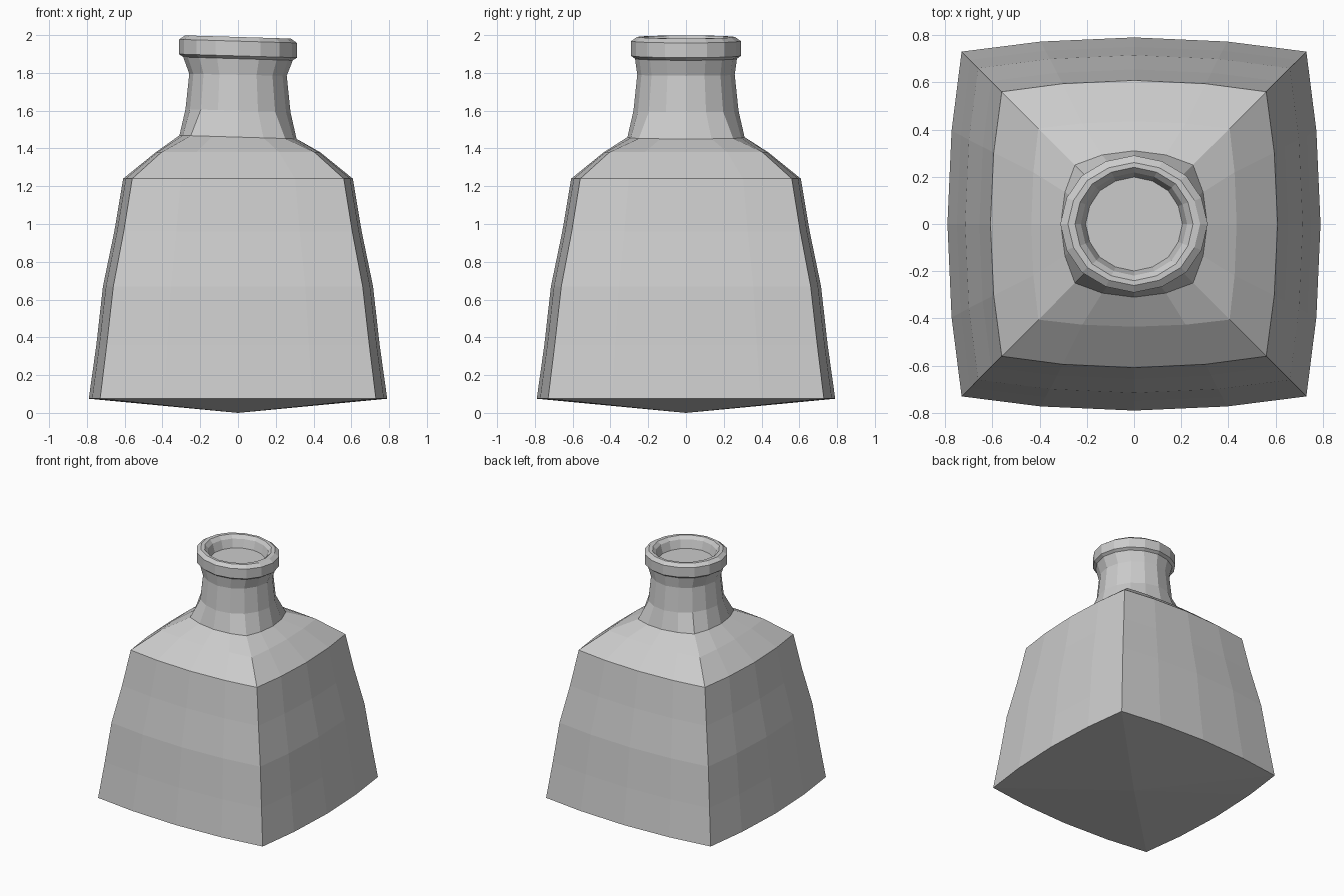
import bpy
import bmesh

cube = bpy.data.objects.get("Cube")
if cube:
    bpy.data.objects.remove(cube, do_unlink=True)

# One pale grey material
grey = bpy.data.materials.new("pale grey")
grey.use_nodes = True
colour = (0.6, 0.6, 0.6, 1)
grey.diffuse_color = colour
grey.node_tree.nodes["Principled BSDF"].inputs["Base Color"].default_value = colour

QUARTER = 0.54  # position of the point between side middle and corner


def add_ring(bm, z, middle, corner, tilt=0.0, depth=1.0):
    """Sixteen points on a bulging square; a corner of 0.71 * middle gives a circle."""
    verts = []
    for (nx, ny) in ((0, -1), (1, 0), (0, 1), (-1, 0)):
        for t in (-1, -QUARTER, 0, QUARTER):
            out = middle - (middle - corner) * t * t
            side = corner * t
            x = nx * out - ny * side
            y = (ny * out + nx * side) * depth
            verts.append(bm.verts.new((x, y, z - tilt * x)))
    return verts


def bridge(bm, lower, upper):
    n = len(lower)
    for i in range(n):
        j = (i + 1) % n
        bm.faces.new((lower[i], lower[j], upper[j], upper[i]))


def circle(z, radius, tilt, depth):
    return (z, radius, radius * 0.707, tilt, depth)


# Profile: height, side half width, corner half width, tilt, depth factor
body = [
    (0.075, 0.79, 0.73), (0.36, 0.75, 0.695), (0.67, 0.715, 0.66),
    (0.96, 0.655, 0.605), (1.24, 0.608, 0.56),
]
shoulder = [(1.38, 0.435, 0.405), (1.46, 0.31, 0.25, 0.03)]
neck = [
    circle(1.60, 0.278, 0.03, 1), circle(1.79, 0.258, 0.02, 1),
    circle(1.875, 0.29, 0.03, 0.93),
]
lip = [
    circle(1.89, 0.312, 0.03, 0.93), circle(1.968, 0.312, 0.03, 0.93),
    circle(1.99, 0.28, 0.03, 0.93), circle(1.99, 0.25, 0.03, 0.96),
    circle(1.965, 0.225, 0.02, 0.97), circle(1.90, 0.205, 0.02, 0.97),
]

bm = bmesh.new()
rings = [add_ring(bm, *row) for row in body + shoulder + neck + lip]
for lower, upper in zip(rings, rings[1:]):
    bridge(bm, lower, upper)

# Shallow pointed underside
tip = bm.verts.new((0, 0, 0))
base = rings[0]
for i, v in enumerate(base):
    bm.faces.new((tip, base[(i + 1) % len(base)], v))

# Floor inside the mouth
bm.faces.new(rings[-1])
bmesh.ops.recalc_face_normals(bm, faces=bm.faces[:])

mesh = bpy.data.meshes.new("bottle")
bm.to_mesh(mesh)
bm.free()
mesh.materials.append(grey)
bottle = bpy.data.objects.new("bottle", mesh)
bpy.context.collection.objects.link(bottle)
